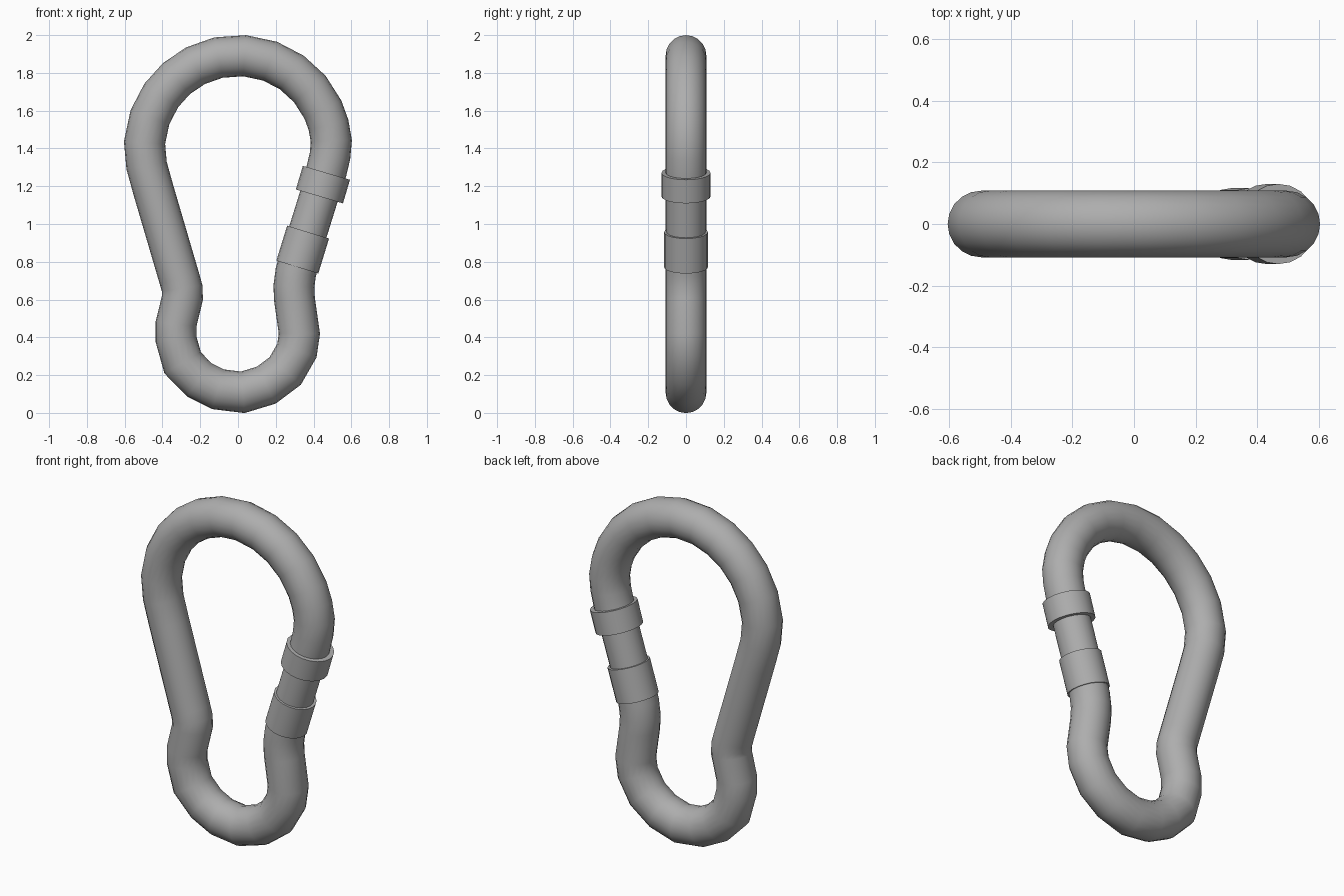
import bpy, bmesh
from math import sin, cos, pi, radians
from mathutils import Vector

if "Cube" in bpy.data.objects:
    bpy.data.objects.remove(bpy.data.objects["Cube"])

SIDES = 20

# Dark grey metal
metal = bpy.data.materials.new("dark_grey_metal")
metal.diffuse_color = (0.42, 0.42, 0.42, 1)
metal.use_nodes = True
metal.node_tree.nodes["Principled BSDF"].inputs["Base Color"].default_value = metal.diffuse_color


def sweep(name, path, radius):
    """Round tube along a path in the XZ plane."""
    pts = [Vector((x, 0, z)) for x, z in path]
    bm = bmesh.new()
    rings = []
    for i, p in enumerate(pts):
        a = (p - pts[i - 1]).normalized() if i else None
        b = (pts[i + 1] - p).normalized() if i < len(pts) - 1 else None
        t = ((a or b) + (b or a)).normalized()
        side = Vector((t.z, 0, -t.x)) / t.dot(a or b)
        rings.append([bm.verts.new(p + radius * (side * cos(2 * pi * k / SIDES)
                      + Vector((0, sin(2 * pi * k / SIDES), 0)))) for k in range(SIDES)])
    for r, s in zip(rings, rings[1:]):
        for k in range(SIDES):
            n = (k + 1) % SIDES
            bm.faces.new((r[k], r[n], s[n], s[k]))
    bm.faces.new(rings[0][::-1])
    bm.faces.new(rings[-1])
    bmesh.ops.recalc_face_normals(bm, faces=bm.faces)
    mesh = bpy.data.meshes.new(name)
    bm.to_mesh(mesh)
    bm.free()
    mesh.materials.append(metal)
    obj = bpy.data.objects.new(name, mesh)
    bpy.context.collection.objects.link(obj)
    bpy.ops.object.select_all(action='DESELECT')
    obj.select_set(True)
    bpy.context.view_layer.objects.active = obj
    bpy.ops.object.shade_smooth_by_angle(angle=radians(40))
    return obj


# Bent bar: large top bow, slanted spine, narrow bottom bow
bow = [(0.496 * cos(radians(a)), 1.396 + 0.496 * sin(radians(a)))
       for a in (5, 15, 25, 40, 55, 70, 86, 102, 117, 131, 145, 160, 176)]
path = [(0.447, 1.205), (0.468, 1.28), (0.487, 1.36)] + bow + [
    (-0.484, 1.31), (-0.448, 1.18), (-0.31, 0.71), (-0.296, 0.66), (-0.294, 0.61),
    (-0.328, 0.47), (-0.328, 0.39), (-0.293, 0.265), (-0.205, 0.175),
    (-0.105, 0.125), (0.025, 0.109), (0.15, 0.147), (0.25, 0.222),
    (0.312, 0.33), (0.325, 0.42), (0.299, 0.60), (0.296, 0.67),
    (0.306, 0.745), (0.335, 0.845)]
sweep("bent_bar", path, 0.108)

# Straight gate and its two collars
sweep("gate", [(0.33, 0.83), (0.452, 1.222)], 0.103)
sweep("upper_collar", [(0.431, 1.146), (0.468, 1.271)], 0.13)
sweep("lower_collar", [(0.314, 0.772), (0.371, 0.957)], 0.116)
